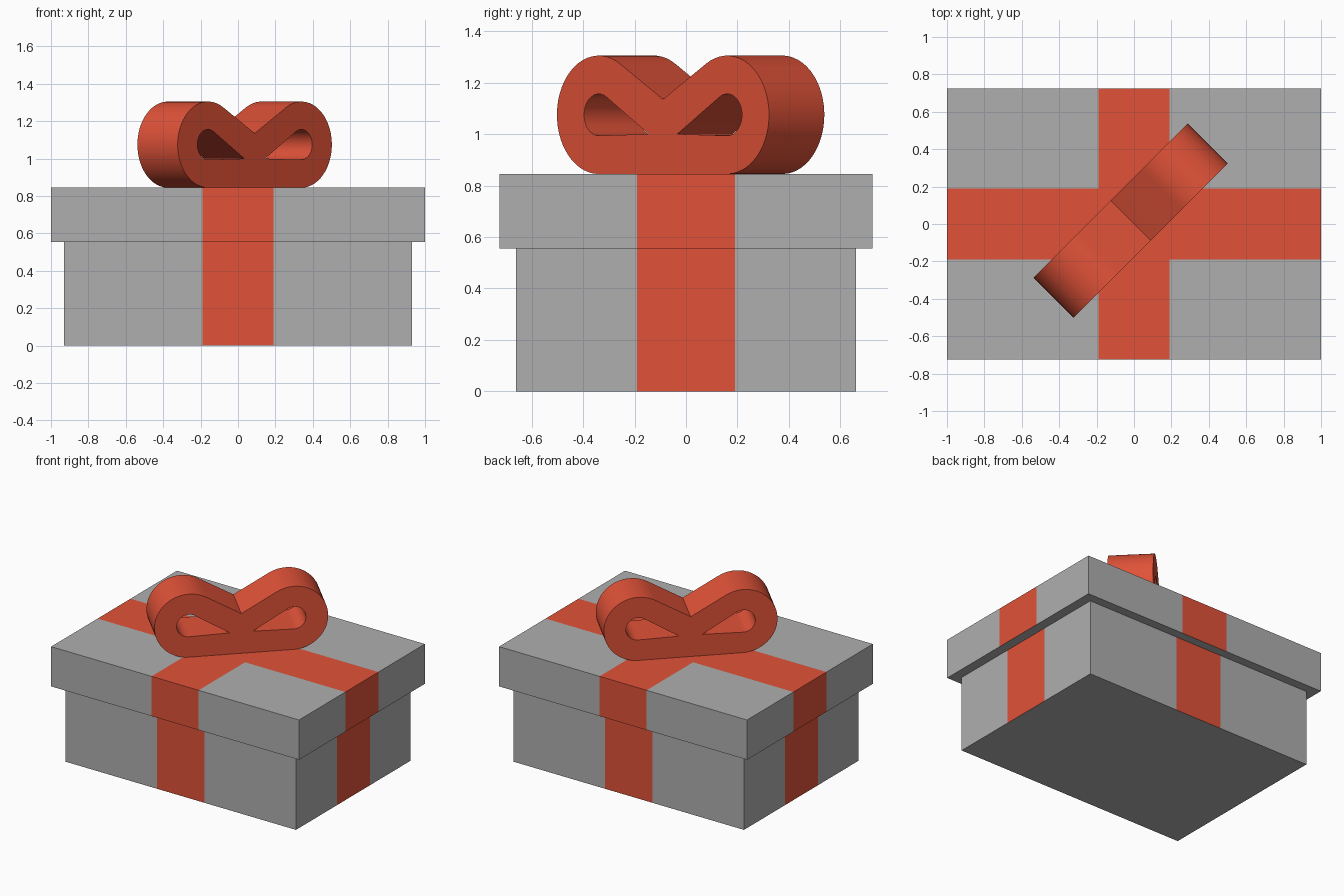
import bpy, bmesh
from math import sin, cos, radians

if "Cube" in bpy.data.objects:
    bpy.data.objects.remove(bpy.data.objects["Cube"])

red = bpy.data.materials.new("ribbon_red")
red.diffuse_color = (0.75, 0.085, 0.04, 1)
red.use_nodes = True
red.node_tree.nodes["Principled BSDF"].inputs["Base Color"].default_value = red.diffuse_color
grey = bpy.data.materials.new("paper_grey")
grey.diffuse_color = (0.43, 0.43, 0.43, 1)
grey.use_nodes = True
grey.node_tree.nodes["Principled BSDF"].inputs["Base Color"].default_value = grey.diffuse_color
W = 0.19  # half width of the ribbon


def wrapped_box(name, hx, hy, z0, z1):
    """Box with flush ribbon bands crossing over its top and down its sides."""
    bm = bmesh.new()
    bmesh.ops.create_cube(bm, size=1)
    for v in bm.verts:
        v.co = (v.co.x * 2 * hx, v.co.y * 2 * hy, z0 if v.co.z < 0 else z1)
    for axis in ((1, 0, 0), (0, 1, 0)):
        for s in (-W, W):
            bmesh.ops.bisect_plane(bm, geom=bm.verts[:] + bm.edges[:] + bm.faces[:],
                                   plane_co=[a * s for a in axis], plane_no=axis)
    bm.normal_update()
    for f in bm.faces:
        c = f.calc_center_median()
        in_band = abs(c.x) < W or abs(c.y) < W
        f.material_index = int(in_band and f.normal.z > -0.5)
    me = bpy.data.meshes.new(name)
    bm.to_mesh(me)
    bm.free()
    me.materials.append(grey)
    me.materials.append(red)
    ob = bpy.data.objects.new(name, me)
    bpy.context.collection.objects.link(ob)


wrapped_box("box_base", 0.93, 0.66, 0, 0.555)
wrapped_box("box_lid", 1.0, 0.725, 0.555, 0.845)


# Bow profile: two round lobes with teardrop holes, extruded
LOBE_X, LOBE_Z = 0.353, 1.075


def arc(r, a0, a1, n=32):
    angles = [radians(a0 + (a1 - a0) * i / n) for i in range(n + 1)]
    return [(LOBE_X + r * cos(a), LOBE_Z + r * sin(a)) for a in angles]


def mirror(points):
    return [(-x, z) for x, z in reversed(points)]


lobe = arc(0.23, -90, 120)
outline = lobe + [(0, 1.135)] + mirror(lobe)
hole = [(0.078, 1.0)] + arc(0.081, -91, 121)

curve = bpy.data.curves.new("bow", 'CURVE')
curve.dimensions = '2D'
curve.fill_mode = 'BOTH'
curve.extrude = 0.152
for pts in (outline, hole, mirror(hole)):
    sp = curve.splines.new('POLY')
    sp.points.add(len(pts) - 1)
    for p, (x, z) in zip(sp.points, pts):
        p.co = (x, z, 0, 1)
    sp.use_cyclic_u = True
bow = bpy.data.objects.new("bow", curve)
bpy.context.collection.objects.link(bow)
bow.rotation_euler = (radians(90), 0, radians(45))
bow.location = (-0.018, 0.018, 0)

# Turn the bow into a clean mesh with sharp rims
bpy.context.view_layer.objects.active = bow
bow.select_set(True)
bpy.ops.object.convert(target='MESH')
bm = bmesh.new()
bm.from_mesh(bow.data)
bmesh.ops.remove_doubles(bm, verts=bm.verts, dist=0.0005)
bmesh.ops.recalc_face_normals(bm, faces=bm.faces)
bm.to_mesh(bow.data)
bm.free()
bow.data.materials.clear()
bow.data.materials.append(red)
bpy.ops.object.shade_smooth_by_angle(angle=radians(30))
